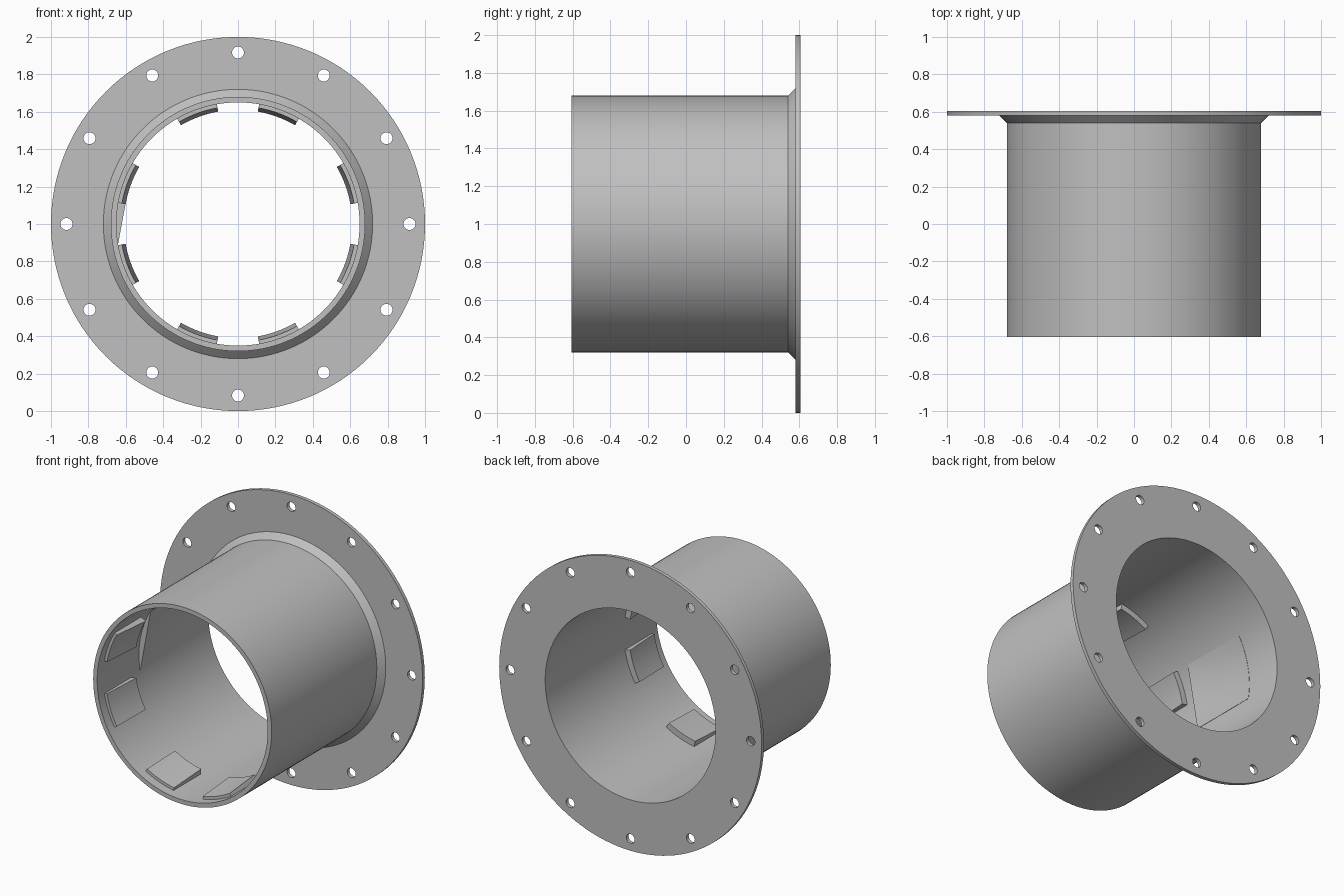
import bpy, bmesh, math

old = bpy.data.objects.get("Cube")
if old:
    bpy.data.objects.remove(old, do_unlink=True)

CENTRE_Z = 1.0
BORE, OUTER = 0.65, 0.68
FRONT, BACK = -0.605, 0.605

grey = bpy.data.materials.new("light_grey")
grey.use_nodes = True
colour = (0.53, 0.53, 0.53, 1)
grey.diffuse_color = colour
grey.node_tree.nodes["Principled BSDF"].inputs["Base Color"].default_value = colour


def sweep(name, profile, start, end, steps):
    """Sweep a closed (radius, y) profile about the y axis; angles in degrees."""
    full = end - start >= 360
    bm = bmesh.new()
    rings = []
    for i in range(steps if full else steps + 1):
        deg = start + (end - start) * i / steps
        a = math.radians(deg)
        rings.append([bm.verts.new((r * math.cos(a), y, CENTRE_Z + r * math.sin(a)))
                      for r, y in profile(deg)])
    n = len(rings[0])
    for i in range(steps):
        p, q = rings[i], rings[(i + 1) % len(rings)]
        for j in range(n):
            k = (j + 1) % n
            bm.faces.new((p[j], p[k], q[k], q[j]))
    if not full:
        bm.faces.new(rings[0])
        bm.faces.new(rings[-1])
    bmesh.ops.recalc_face_normals(bm, faces=bm.faces)
    mesh = bpy.data.meshes.new(name)
    bm.to_mesh(mesh)
    bm.free()
    mesh.materials.append(grey)
    obj = bpy.data.objects.new(name, mesh)
    bpy.context.collection.objects.link(obj)
    return obj


def activate(obj):
    bpy.ops.object.select_all(action='DESELECT')
    obj.select_set(True)
    bpy.context.view_layer.objects.active = obj


def smooth(obj):
    activate(obj)
    bpy.ops.object.shade_smooth_by_angle(angle=math.radians(25))


# Tube, chamfered collar and flange in one turned profile
body_profile = [(BORE, FRONT), (OUTER, FRONT), (OUTER, 0.54), (0.72, 0.58),
                (1.0, 0.58), (1.0, BACK), (BORE, BACK)]
body = sweep("flanged_tube", lambda deg: body_profile, 0, 360, 128)

# Ring of bolt holes through the flange
bm = bmesh.new()
for i in range(12):
    a = math.radians(30 * i)
    made = bmesh.ops.create_cone(bm, cap_ends=True, segments=24,
                                 radius1=0.032, radius2=0.032, depth=0.2)
    for v in made["verts"]:
        x, y, z = v.co
        v.co = (0.917 * math.cos(a) + x, 0.59 - z, CENTRE_Z + 0.917 * math.sin(a) + y)
bmesh.ops.recalc_face_normals(bm, faces=bm.faces)
cut_mesh = bpy.data.meshes.new("bolt_hole_cutter")
bm.to_mesh(cut_mesh)
bm.free()
cut_mesh.materials.append(grey)
cutter = bpy.data.objects.new("bolt_hole_cutter", cut_mesh)
cutter.hide_render = True
bpy.context.collection.objects.link(cutter)
mod = body.modifiers.new("bolt_holes", 'BOOLEAN')
mod.operation = 'DIFFERENCE'
mod.solver = 'EXACT'
mod.object = cutter
activate(body)
bpy.ops.object.modifier_apply(modifier=mod.name)
bpy.data.objects.remove(cutter, do_unlink=True)
smooth(body)

# Ramped locking lugs just inside the mouth, in mirrored pairs
lug_profile = [(0.66, -0.54), (0.63, -0.54), (0.61, -0.25), (0.66, -0.25)]
for side in (0, 180):
    for mid in (20, 70, 110, 160):
        lug = sweep(f"lug_{side + mid}", lambda deg: lug_profile,
                    side + mid - 10, side + mid + 10, 8)
        smooth(lug)

# Flat-fronted ramp pad on the side wall, fading into the bore
PAD_MID, PAD_HALF = 169.5, 19.5


def pad_profile(deg):
    chord = 0.648 * math.cos(math.radians(PAD_HALF)) / math.cos(math.radians(deg - PAD_MID))
    return [(0.66, -0.15), (chord, -0.15), (0.648, 0.04), (0.648, 0.34), (0.66, 0.34)]


smooth(sweep("ramp_pad", pad_profile, PAD_MID - PAD_HALF, PAD_MID + PAD_HALF, 14))
